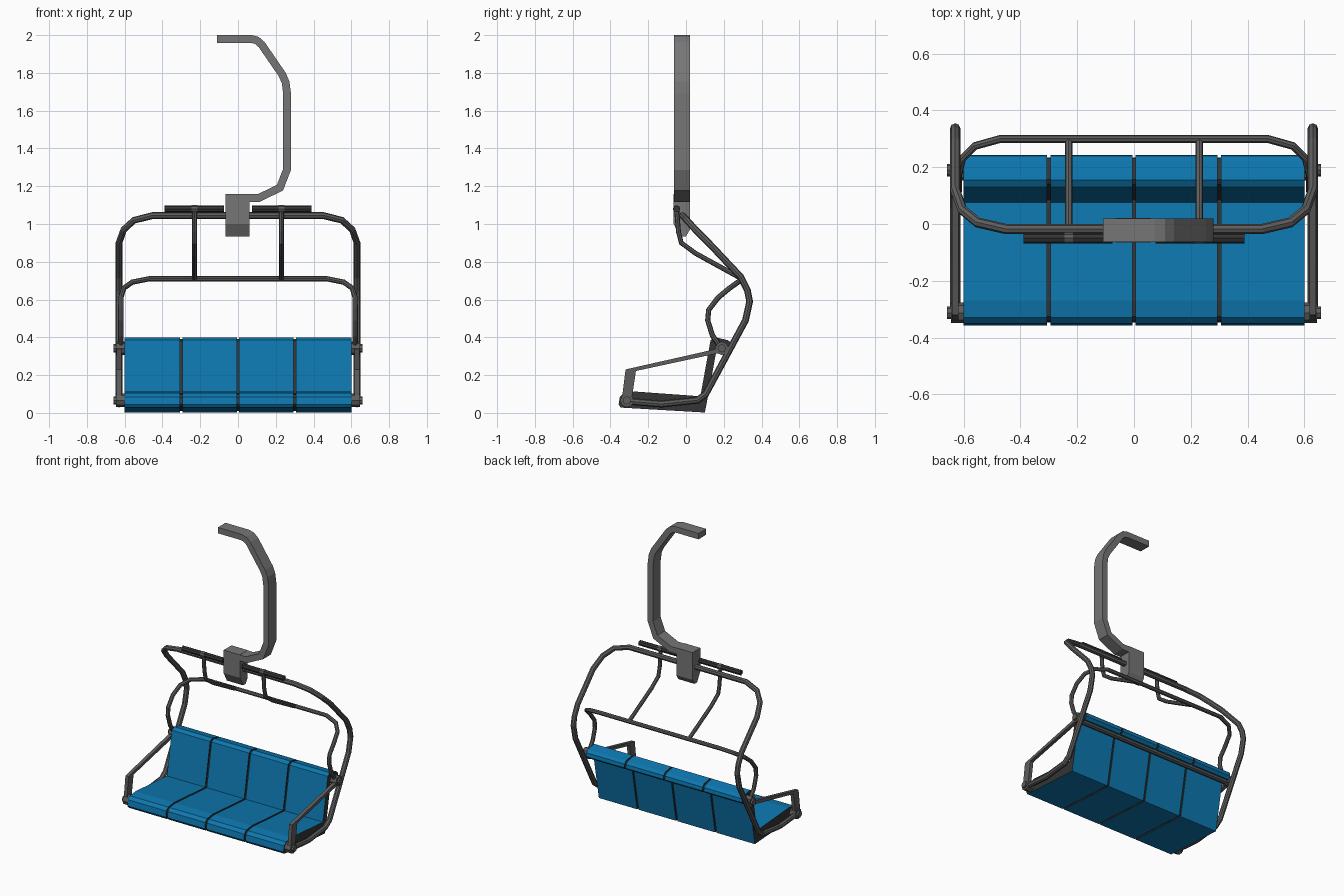
import bpy, bmesh, math
from mathutils import Vector

if "Cube" in bpy.data.objects:
    bpy.data.objects.remove(bpy.data.objects["Cube"])


def material(name, rgb):
    m = bpy.data.materials.new(name)
    m.diffuse_color = (*rgb, 1)
    m.use_nodes = True
    m.node_tree.nodes["Principled BSDF"].inputs["Base Color"].default_value = m.diffuse_color
    return m


STEEL = material("light steel grey", (0.18, 0.18, 0.18))
TUBE = material("dark steel grey", (0.11, 0.11, 0.11))
RUBBER = material("rubber black", (0.035, 0.035, 0.035))
BLUE = material("seat blue", (0.004, 0.185, 0.43))


def prism(name, pts, axis, a, b, mats):
    """Extrude a 2D outline along x (pts = y,z) or along y (pts = x,z)."""
    bm = bmesh.new()
    def co(p, t):
        return (t, p[0], p[1]) if axis == 'x' else (p[0], t, p[1])
    lo = [bm.verts.new(co(p, a)) for p in pts]
    hi = [bm.verts.new(co(p, b)) for p in pts]
    n = len(pts)
    caps = [bm.faces.new(lo), bm.faces.new(hi)]
    for i in range(n):
        bm.faces.new((lo[i], lo[(i + 1) % n], hi[(i + 1) % n], hi[i]))
    if len(mats) > 1:  # end faces get the second colour
        for f in caps:
            f.material_index = 1
    bmesh.ops.recalc_face_normals(bm, faces=bm.faces)
    me = bpy.data.meshes.new(name)
    bm.to_mesh(me)
    bm.free()
    for m in mats:
        me.materials.append(m)
    ob = bpy.data.objects.new(name, me)
    bpy.context.collection.objects.link(ob)
    return ob


def ribbon(path, width):
    """Outline of a flat bar following a 2D path, with mitred corners."""
    P = [Vector(p) for p in path]
    left, right = [], []
    for i, p in enumerate(P):
        d0 = (p - P[max(i - 1, 0)]).normalized()
        d1 = (P[min(i + 1, len(P) - 1)] - p).normalized()
        t = (d0 + d1).normalized()
        n = Vector((-t.y, t.x))
        ref = d1 if d1.length else d0
        k = width / 2 / max(0.5, abs(t.dot(ref)))
        left.append(p + n * k)
        right.append(p - n * k)
    return left + right[::-1]


def tube(name, pts, r, mat, sides=8):
    cu = bpy.data.curves.new(name, 'CURVE')
    cu.dimensions = '3D'
    cu.bevel_depth = r
    cu.bevel_resolution = sides // 2 - 2
    cu.use_fill_caps = True
    sp = cu.splines.new('POLY')
    sp.points.add(len(pts) - 1)
    for q, p in zip(sp.points, pts):
        q.co = (*p, 1)
    sp.use_smooth = False
    cu.materials.append(mat)
    ob = bpy.data.objects.new(name, cu)
    bpy.context.collection.objects.link(ob)
    bpy.ops.object.select_all(action='DESELECT')
    ob.select_set(True)
    bpy.context.view_layer.objects.active = ob
    bpy.ops.object.convert(target='MESH')
    return ob


def loop(half):
    """Complete a half path by mirroring it across x = 0."""
    return half + [(-x, y, z) for x, y, z in reversed(half)]


# hanger arm and clamp block
arm = [(-0.11, 1.98), (0.07, 1.98), (0.10, 1.972), (0.125, 1.95), (0.235, 1.79),
       (0.252, 1.75), (0.26, 1.69), (0.26, 1.29), (0.222, 1.192), (0.11, 1.138), (0.05, 1.138)]
prism("hanger_arm", ribbon(arm, 0.041), 'y', -0.064, 0.02, [STEEL])
block = [(-0.065, 1.16), (0.021, 1.16), (0.021, 0.97), (0.0, 0.935), (-0.03, 0.935), (-0.065, 1.0)]
prism("clamp_block", block, 'x', -0.065, 0.06, [STEEL])

# main frame loop
frame = [(0.63, -0.31, 0.062), (0.63, -0.13, 0.047), (0.63, 0.06, 0.067), (0.63, 0.105, 0.10),
         (0.63, 0.315, 0.49), (0.63, 0.337, 0.59), (0.63, 0.325, 0.65), (0.63, 0.29, 0.72),
         (0.63, 0.12, 0.90), (0.605, 0.05, 0.97), (0.55, 0.005, 1.02), (0.45, -0.018, 1.045)]
tube("main_frame", loop(frame), 0.018, TUBE)

# safety bar loop
bar = [(0.62, 0.19, 0.34), (0.62, 0.14, 0.41), (0.62, 0.115, 0.49), (0.62, 0.12, 0.545),
       (0.62, 0.17, 0.61), (0.605, 0.23, 0.66), (0.56, 0.275, 0.692), (0.47, 0.30, 0.71)]
tube("safety_bar", loop(bar), 0.014, TUBE)

# cross bar behind the backrest
tube("back_cross_bar", [(-0.62, 0.19, 0.335), (0.62, 0.19, 0.335)], 0.022, TUBE)

for s, side in ((1, "right"), (-1, "left")):
    # footrest struts and pads
    x = 0.23 * s
    tube(side + "_footrest_strut", [(x, 0.295, 0.71), (x, 0.05, 0.845), (x, -0.025, 0.90),
                                    (x, -0.04, 0.96), (x, -0.05, 1.08)], 0.013, TUBE)
    tube(side + "_footrest_pad", [(0.075 * s, -0.05, 1.08), (0.39 * s, -0.05, 1.08)], 0.018, RUBBER)
    tube(side + "_footrest_collar", [(x - 0.015, -0.05, 1.08), (x + 0.015, -0.05, 1.08)], 0.0195, TUBE)
    # armrest: flat front post and thin top rail
    outline = [(-0.34, 0.07), (-0.32, 0.23), (0.19, 0.345), (0.19, 0.32), (-0.265, 0.222), (-0.288, 0.07)]
    prism(side + "_armrest", outline, 'x', 0.618 * s, 0.642 * s, [TUBE])
    # pivot bosses with chamfered caps
    for part, y, z in (("rear", 0.19, 0.342), ("front", -0.313, 0.066)):
        tube(f"{side}_{part}_boss", [(0.60 * s, y, z), (0.645 * s, y, z)], 0.036, TUBE)
        tube(f"{side}_{part}_bolt", [(0.645 * s, y, z), (0.658 * s, y, z)], 0.022, TUBE)

# four seat panels: cushion and hooked backrest in one outline
seat = [(-0.357, 0.045), (-0.345, 0.028), (0.10, 0.002), (0.115, 0.08), (0.163, 0.34),
        (0.225, 0.328), (0.243, 0.345), (0.24, 0.37), (0.222, 0.385), (0.155, 0.40),
        (0.13, 0.385), (0.076, 0.088), (-0.27, 0.113), (-0.33, 0.105), (-0.35, 0.085)]
for i in range(4):
    x = -0.6 + 0.3 * i
    prism(f"seat_panel_{i + 1}", seat, 'x', x + (0.006 if i else 0), x + (0.294 if i < 3 else 0.3), [BLUE, RUBBER])

# dark filler strips between the panels
core = [(-0.347, 0.047), (-0.34, 0.037), (0.093, 0.011), (0.106, 0.08), (0.156, 0.349),
        (0.222, 0.337), (0.234, 0.347), (0.232, 0.364), (0.219, 0.376), (0.157, 0.391),
        (0.139, 0.38), (0.084, 0.079), (-0.271, 0.104), (-0.326, 0.097), (-0.341, 0.082)]
for i in (-1, 0, 1):
    prism(f"seam_filler_{i + 2}", core, 'x', 0.3 * i - 0.007, 0.3 * i + 0.007, [RUBBER])
